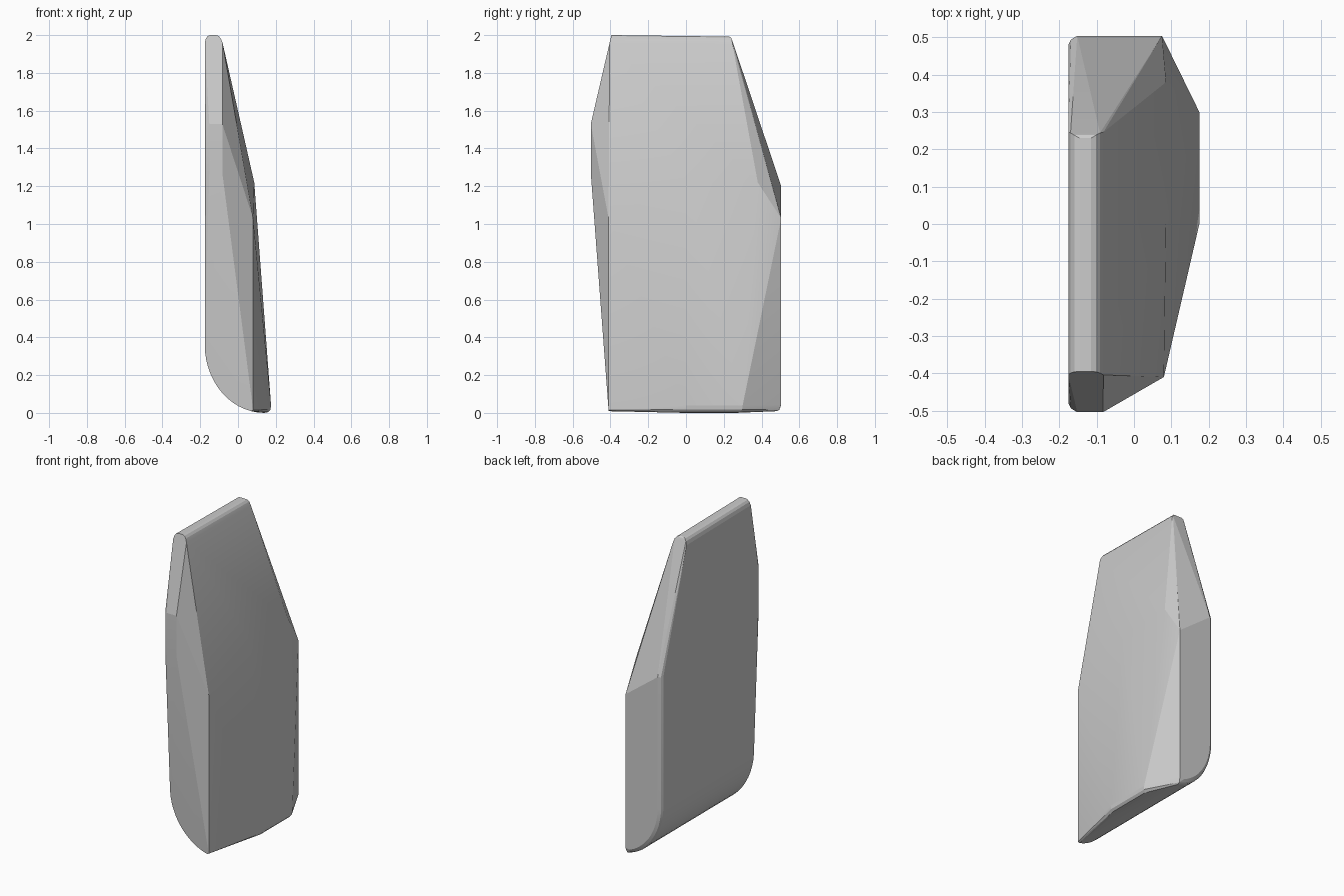
import bpy, bmesh, math

if "Cube" in bpy.data.objects:
    bpy.data.objects.remove(bpy.data.objects["Cube"])

pts = []

def front_y(z):
    # slanted front end of the slab
    if z > 1.53:
        return -0.504 + 0.109 * (z - 1.53) / 0.47
    if z < 1.27:
        return -0.504 + 0.094 * (1.27 - z) / 1.255
    return -0.504

# Rounded back edges: full depth inside, narrower at the two ends
ROUND = [(0.0, 0.024), (0.007, 0.010), (0.024, 0.0)]

# Curved heel running along the bottom of the back face
N = 14
for i in range(N + 1):
    a = math.pi / 2 * i / N
    x, z = 0.14 - 0.316 * math.cos(a), 0.36 - 0.36 * math.sin(a)
    if x <= 0.08:
        pts.append((x, front_y(z), z))
    limit = 0.075 if x > 0.075 else x
    if x == limit:
        for inset, dy in ROUND:
            xi = x + inset * math.cos(a)
            zi = z + inset * math.sin(a)
            if xi <= 0.075:
                pts.append((xi, 0.504 - dy, zi))
    else:
        pts += [(x, 0.0, z), (x, 0.26, z)]

# Widest part of the back and its end faces
for inset, dy in ROUND:
    for z in (1.27, 1.53):
        pts.append((-0.176 + inset, front_y(z) + dy, z))
    pts.append((-0.176 + inset, 0.504 - dy, 1.20))
for z in (1.27, 1.53):
    pts.append((-0.083, front_y(z), z))

# Faceted outer face: upper ridge, lower edge with a small rounded lip
pts += [(0.08, -0.41, 1.03), (0.086, 0.0, 1.22), (0.086, 0.38, 1.22), (0.075, 0.504, 1.03),
        (0.08, -0.41, 0.015), (0.075, 0.504, 0.045), (0.07, 0.48, 0.022)]
for x, z in ((0.175, 0.04), (0.172, 0.018), (0.16, 0.004)):
    pts += [(x, 0.0, z), (x, 0.30 - (0.175 - x), z)]

# Rounded top rim
for x0, x1, y, z in ((-0.176, -0.082, 0.246, 1.96), (-0.170, -0.091, 0.244, 1.982),
                     (-0.160, -0.102, 0.238, 1.995), (-0.146, -0.115, 0.230, 2.0)):
    for x in (x0, x1):
        pts += [(x, front_y(z), z), (x, y, z - 0.008)]

# Solid convex slab wrapped around the profile points
bm = bmesh.new()
for p in pts:
    bm.verts.new(p)
bmesh.ops.remove_doubles(bm, verts=bm.verts, dist=0.001)
bmesh.ops.convex_hull(bm, input=bm.verts)
loose = [v for v in bm.verts if not v.link_faces]
bmesh.ops.delete(bm, geom=loose, context='VERTS')
bmesh.ops.dissolve_limit(bm, angle_limit=math.radians(0.8), verts=bm.verts, edges=bm.edges)
bmesh.ops.recalc_face_normals(bm, faces=bm.faces)
mesh = bpy.data.meshes.new("faceted_slab")
bm.to_mesh(mesh)
bm.free()
slab = bpy.data.objects.new("faceted_slab", mesh)
bpy.context.collection.objects.link(slab)
bpy.context.view_layer.objects.active = slab
slab.select_set(True)
bpy.ops.object.shade_smooth_by_angle(angle=math.radians(12))
